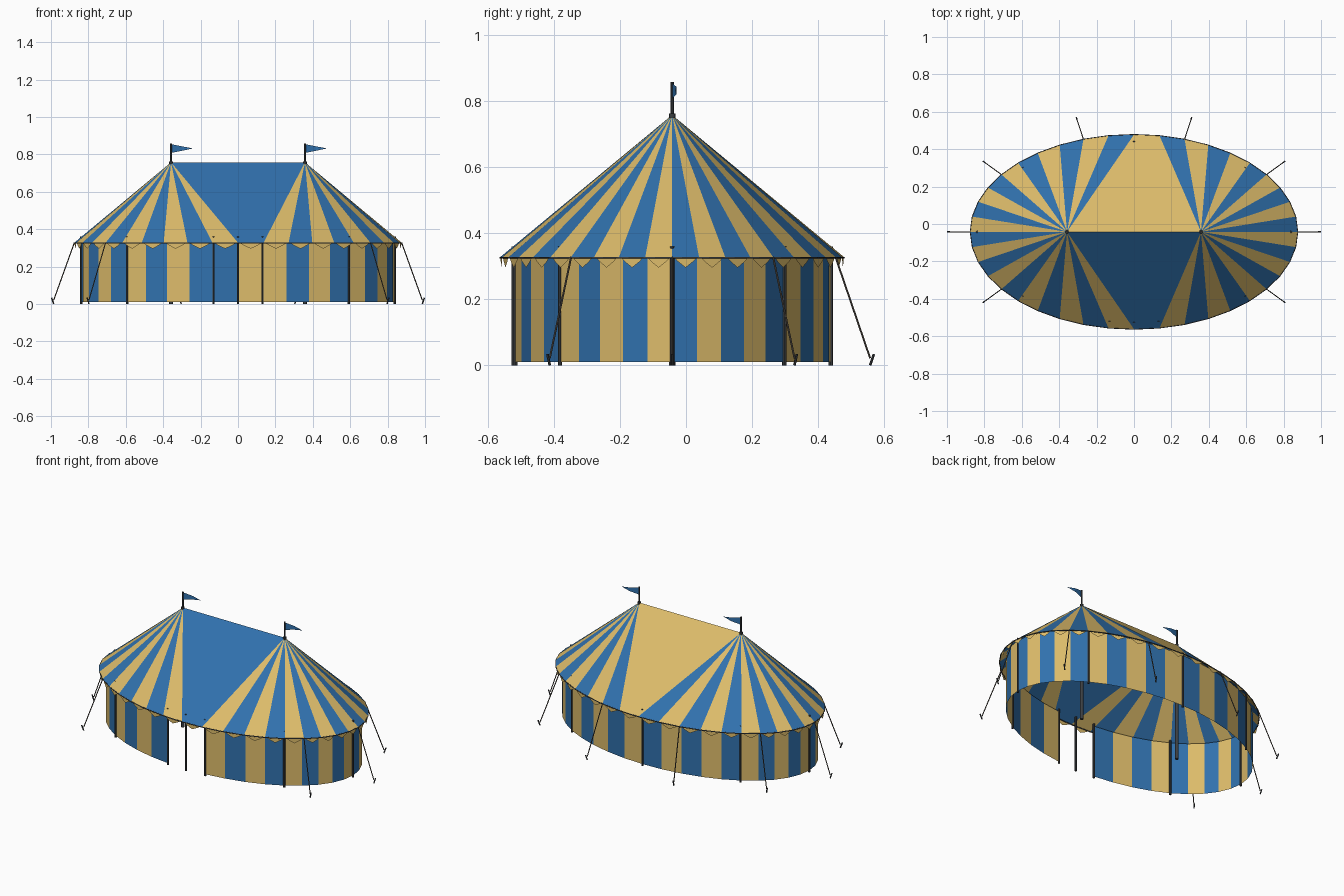
import bpy, bmesh
from math import cos, sin, radians
from mathutils import Vector

cube = bpy.data.objects.get("Cube")
if cube:
    bpy.data.objects.remove(cube)

SEGMENTS = 40
STEP = 360 / SEGMENTS
CENTRE_Y = -0.042
EAVE_Z, PEAK_Z, PEAK_X = 0.328, 0.758, 0.358
ROOF, WALL, STAKE = (0.875, 0.52), (0.838, 0.48), (0.985, 0.63)


def material(name, color):
    mat = bpy.data.materials.new(name)
    mat.use_nodes = True
    mat.diffuse_color = (*color, 1)
    mat.node_tree.nodes["Principled BSDF"].inputs["Base Color"].default_value = (*color, 1)
    return mat


yellow = material("canvas yellow", (0.72, 0.5, 0.145))
blue = material("canvas blue", (0.03, 0.165, 0.42))
iron = material("dark pole", (0.045, 0.05, 0.055))
rope = material("rope grey", (0.1, 0.085, 0.07))


def oval(radii, degrees, z):
    a = radians(degrees)
    return Vector((radii[0] * cos(a), CENTRE_Y + radii[1] * sin(a), z))


def build(name, polygons, mats):
    """Make one object from (points, material index) polygons."""
    bm = bmesh.new()
    for points, index in polygons:
        face = bm.faces.new([bm.verts.new(p) for p in points])
        face.material_index = index
    bmesh.ops.remove_doubles(bm, verts=bm.verts, dist=0.0001)
    mesh = bpy.data.meshes.new(name)
    bm.to_mesh(mesh)
    bm.free()
    for mat in mats:
        mesh.materials.append(mat)
    obj = bpy.data.objects.new(name, mesh)
    bpy.context.collection.objects.link(obj)
    return obj


def rod(name, start, end, radius, mat, sides=8):
    start, end = Vector(start), Vector(end)
    axis = end - start
    bpy.ops.mesh.primitive_cylinder_add(vertices=sides, radius=radius, depth=axis.length,
                                        location=(start + end) / 2)
    obj = bpy.context.object
    obj.name = name
    obj.rotation_euler = axis.to_track_quat('Z', 'Y').to_euler()
    obj.data.materials.append(mat)
    bpy.ops.object.shade_smooth_by_angle()
    return obj


# Striped roof, each eave point rising to the nearer peak
def peak(point):
    return Vector((PEAK_X if point.x > 0.001 else -PEAK_X, CENTRE_Y, PEAK_Z))


roof = []
for i in range(SEGMENTS):
    a, b = (oval(ROOF, STEP * k, EAVE_Z) for k in (i, i + 1))
    top = [peak(b)] if peak(a) == peak(b) else [peak(b), peak(a)]
    roof.append(([a, b] + top, i % 2))
build("striped_roof", roof, [blue, yellow])

# Striped wall, open for two panels at the front
DOOR = (29, 30)
wall = []
for i in range(SEGMENTS):
    if i not in DOOR:
        a, b = STEP * i, STEP * (i + 1)
        wall.append(([oval(WALL, a, 0.01), oval(WALL, b, 0.01),
                      oval(WALL, b, 0.345), oval(WALL, a, 0.345)], i % 2))
build("striped_wall", wall, [blue, yellow])

# Pointed valance flaps under the eave
flaps = []
for i in range(SEGMENTS):
    a, b = (oval(ROOF, STEP * k, EAVE_Z) for k in (i, i + 1))
    outline = [(0.06, 0), (0.22, 0.014), (0.5, 0.032), (0.78, 0.014), (0.94, 0)]
    flaps.append(([a.lerp(b, t) - Vector((0, 0, drop)) for t, drop in outline], 0))
build("valance_flaps", flaps, [yellow])

# Eave cord
curve = bpy.data.curves.new("eave_cord", 'CURVE')
curve.dimensions = '3D'
curve.bevel_depth = 0.003
curve.bevel_resolution = 1
spline = curve.splines.new('POLY')
spline.points.add(SEGMENTS - 1)
for i, point in enumerate(spline.points):
    point.co = (*oval(ROOF, STEP * i, EAVE_Z - 0.002), 1)
spline.use_cyclic_u = True
curve.materials.append(iron)
bpy.context.collection.objects.link(bpy.data.objects.new("eave_cord", curve))

# Wall posts, with two more at the door edges
for n, degrees in enumerate([*range(0, 360, 45), 261, 279]):
    rod(f"wall_post_{n}", oval(WALL, degrees, 0), oval(WALL, degrees, 0.36), 0.0065, iron)

# Main poles with collars and pennants
for side, x in (("right", -PEAK_X), ("left", PEAK_X)):
    rod(f"main_pole_{side}", (x, CENTRE_Y, 0), (x, CENTRE_Y, 0.75), 0.01, iron, 12)
    rod(f"flag_pole_{side}", (x, CENTRE_Y, 0.75), (x, CENTRE_Y, 0.858), 0.005, iron)
    rod(f"peak_collar_{side}", (x, CENTRE_Y, 0.75), (x, CENTRE_Y, 0.763), 0.01, iron, 12)
    mid_x, tip_x = x + 0.06, x + 0.118
    hoist = [Vector((x, CENTRE_Y, 0.808)), Vector((x, CENTRE_Y, 0.855))]
    fold = [Vector((mid_x, CENTRE_Y + 0.013, 0.82)), Vector((mid_x, CENTRE_Y + 0.013, 0.843))]
    tip = Vector((tip_x, CENTRE_Y + 0.009, 0.832))
    build(f"pennant_{side}", [([hoist[0], fold[0], fold[1], hoist[1]], 0),
                              ([fold[0], tip, fold[1]], 0)], [blue])

# Guy ropes and stakes, leaving the entrance clear
for degrees in range(0, 360, 36):
    if degrees in (252, 288):
        continue
    foot = oval(STAKE, degrees, 0.022)
    rod(f"guy_rope_{degrees}", oval(ROOF, degrees, EAVE_Z), foot, 0.003, rope, 6)
    outer = (STAKE[0] + 0.012, STAKE[1] + 0.012)
    rod(f"stake_{degrees}", oval(STAKE, degrees, 0.001), oval(outer, degrees, 0.034), 0.004, iron, 6)
